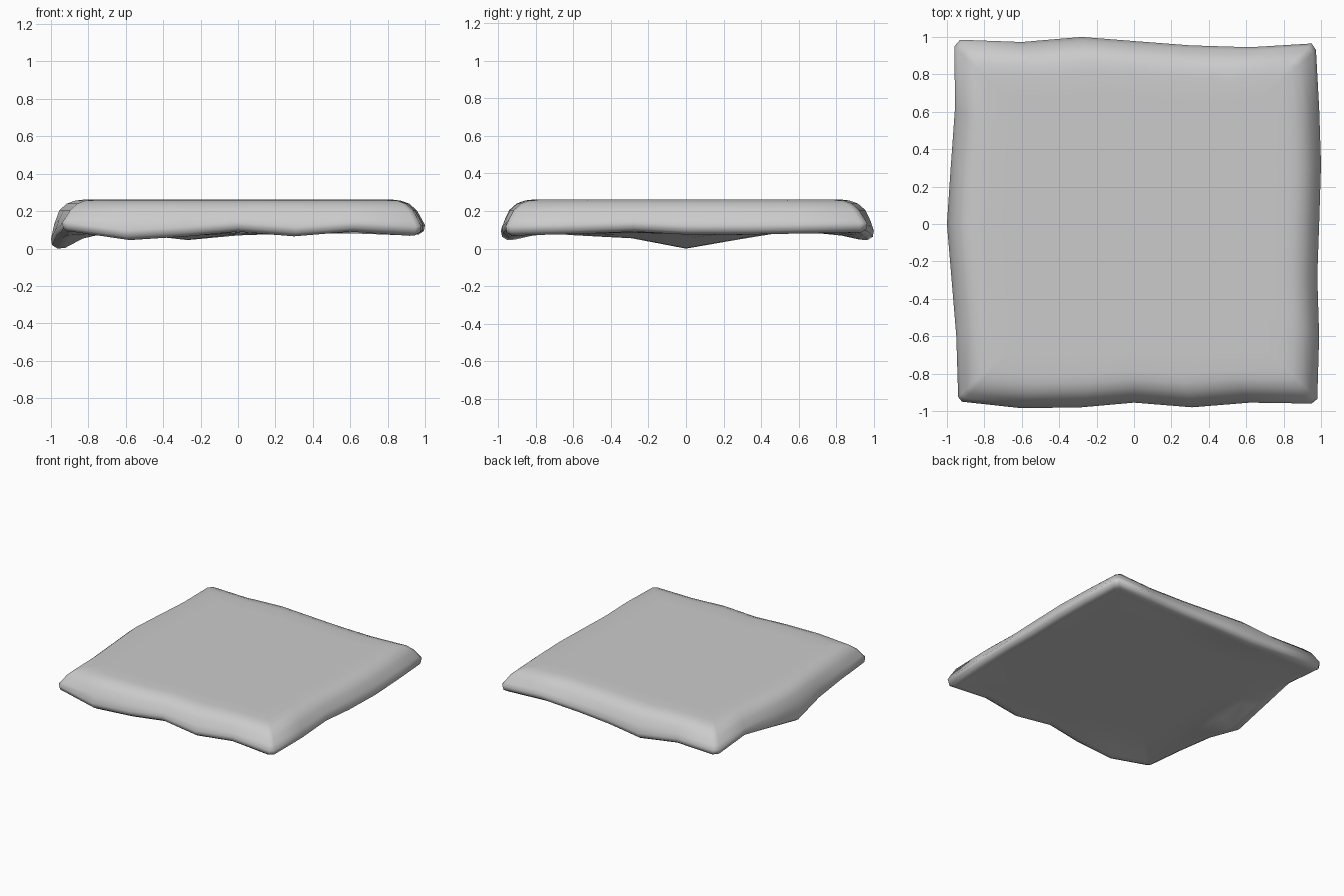
import bpy, bmesh

if "Cube" in bpy.data.objects:
    bpy.data.objects.remove(bpy.data.objects["Cube"])

# Wavy outline, counter-clockwise from front left: x, y, height of the lip
outline = [
    (-.92, -.95, .09), (-.60, -.985, .045), (-.28, -.98, .065), (0, -.955, .09), (.31, -.98, .065),
    (.62, -.955, .09), (.95, -.96, .068),
    (.98, -.935, .07), (.99, -.60, .078), (.98, -.28, .09), (.99, 0, .075), (1.0, .32, .075),
    (.99, .62, .08), (.973, .93, .085),
    (.95, .965, .085), (.62, .945, .09), (.30, .955, .08), (0, .978, .07), (-.28, 1.0, .045),
    (-.60, .973, .08), (-.93, .985, .075),
    (-.96, .95, .075), (-.957, .62, .10), (-.98, .30, .05), (-1.0, 0, 0.0), (-.975, -.30, .055),
    (-.95, -.60, .07), (-.94, -.925, .09),
]

TOP, UNDER = .262, .082
# Cross-section: inset from the outline, height from a lip height
section = [
    (.40, lambda l: UNDER),
    (.28, lambda l: UNDER),
    (.17, lambda l: UNDER + (l - UNDER) * .35),
    (.075, lambda l: l + .003),
    (.035, lambda l: l),
    (.006, lambda l: l + .018),
    (0, lambda l: l + .05),
    (.018, lambda l: .16 + (l - .08) * .35),
    (.045, lambda l: .205),
    (.085, lambda l: .24),
    (.13, lambda l: .256),
    (.18, lambda l: TOP),
    (.30, lambda l: TOP),
]

bm = bmesh.new()
rings = [[bm.verts.new((x * (1 - d), y * (1 - d), h(l))) for x, y, l in outline]
         for d, h in section]

# Skin between neighbouring rings, then flat underside and top
n = len(outline)
for a, b in zip(rings, rings[1:]):
    for i in range(n):
        j = (i + 1) % n
        bm.faces.new((a[i], a[j], b[j], b[i]))
bm.faces.new(rings[0][::-1])
bm.faces.new(rings[-1])
bmesh.ops.recalc_face_normals(bm, faces=bm.faces)
for f in bm.faces:
    f.smooth = True

mesh = bpy.data.meshes.new("draped_slab")
bm.to_mesh(mesh)
bm.free()
slab = bpy.data.objects.new("draped_slab", mesh)
bpy.context.collection.objects.link(slab)
